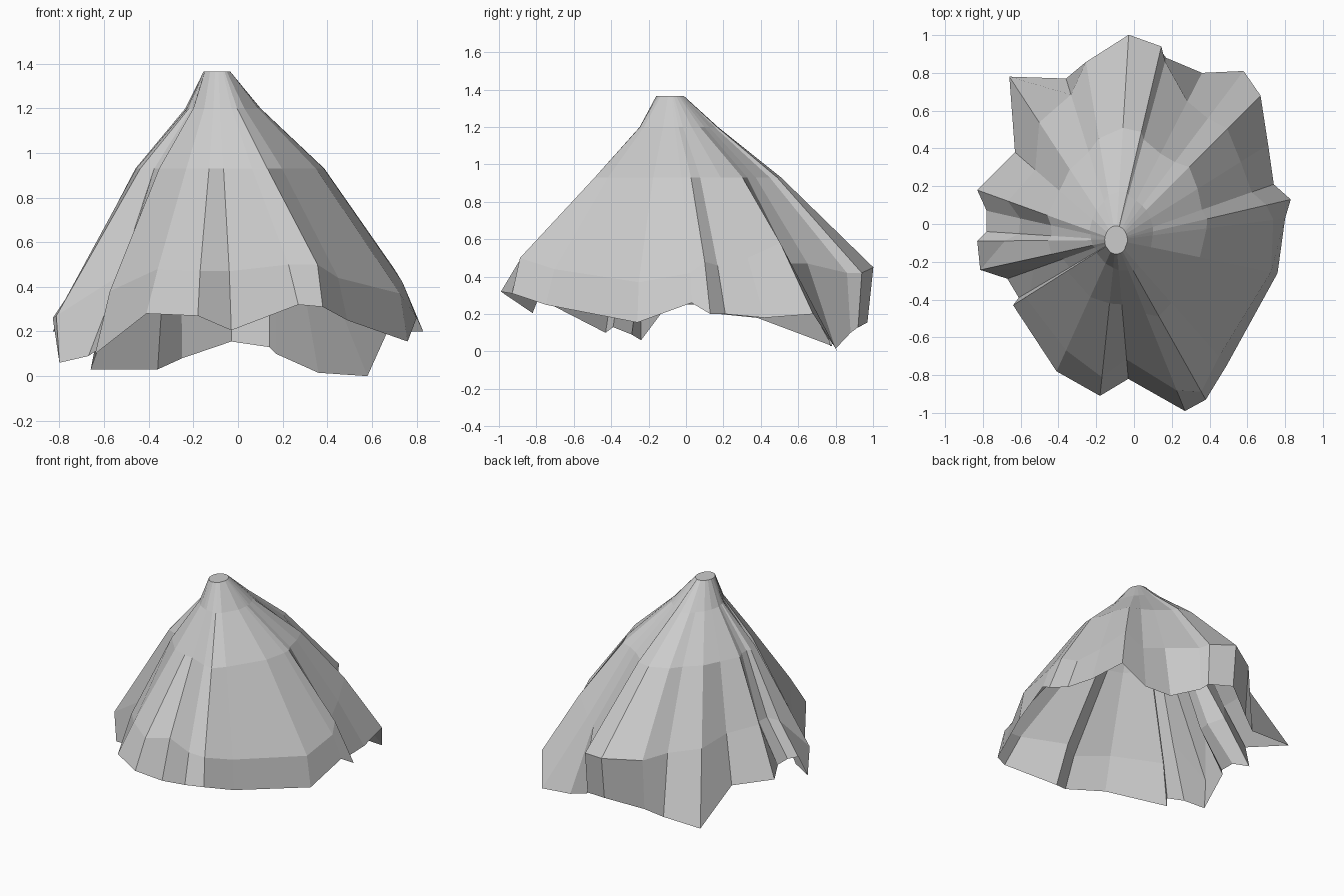
import bpy, bmesh, math

AX, AY, TOP = -0.095, -0.085, 1.365

# one pleat per row: hem x, y, z, then shoulder reach (1 = above hem) and shoulder height
pleats = [
    (0.38, -0.93, 0.31, 0.95, 0.50), (0.49, -0.75, 0.25, 0.93, 0.44),
    (0.76, -0.26, 0.155, 0.96, 0.37), (0.80, 0.03, 0.26, 0.93, 0.42),
    (0.83, 0.13, 0.20, 0.86, 0.48), (0.74, 0.21, 0.20, 0.86, 0.46),
    (0.71, 0.42, 0.18, 0.82, 0.50), (0.67, 0.68, 0.20, 0.77, 0.58),
    (0.58, 0.81, 0.0, 0.72, 0.47), (0.36, 0.80, 0.015, 0.83, 0.47),
    (0.17, 0.88, 0.10, 0.98, 0.42), (0.14, 0.92, 0.13, 1.02, 0.42),
    (-0.03, 0.97, 0.155, 1.03, 0.45), (-0.25, 0.83, 0.08, 1.03, 0.44),
    (-0.36, 0.77, 0.03, 0.90, 0.45), (-0.66, 0.78, 0.03, 0.72, 0.47),
    (-0.63, 0.38, 0.18, 0.80, 0.49), (-0.83, 0.18, 0.20, 0.78, 0.53),
    (-0.78, 0.07, 0.25, 0.74, 0.50), (-0.78, -0.04, 0.25, 0.75, 0.50),
    (-0.83, -0.09, 0.26, 0.80, 0.48), (-0.80, -0.24, 0.06, 1.02, 0.27),
    (-0.67, -0.29, 0.09, 0.76, 0.45), (-0.61, -0.39, 0.13, 0.88, 0.36),
    (-0.64, -0.43, 0.10, 0.88, 0.38), (-0.41, -0.78, 0.28, 0.84, 0.48),
    (-0.18, -0.91, 0.27, 0.88, 0.47), (-0.03, -0.82, 0.205, 0.86, 0.47),
    (0.27, -0.99, 0.32, 0.88, 0.50),
]
N = len(pleats)


def smooth(vals, amount):
    """Soften the pleats of one ring towards the crown."""
    return [v + amount * ((vals[i - 1] + vals[(i + 1) % N]) / 2 - v)
            for i, v in enumerate(vals)]


# radius of every fold line on each ring, from the crown down to the hem
ang = [math.atan2(p[1] - AY, p[0] - AX) for p in pleats]
hem = [math.hypot(p[0] - AX, p[1] - AY) for p in pleats]
shoulder = [h * p[3] for h, p in zip(hem, pleats)]
crown, upper, middle = [], [], []
for a, rs, p in zip(ang, shoulder, pleats):
    c, s = math.cos(a), math.sin(a)
    rc = 1 / math.hypot(c / 0.06, s / 0.075)
    k = 1 / (TOP - p[4])
    crown.append(rc)
    upper.append((rc + (rs - rc) * (TOP - 1.2) * k) * (0.93 + 0.13 * s + 0.07 * c))
    middle.append((rc + (rs - rc) * (TOP - 0.93) * k) * (0.98 + 0.11 * s + 0.17 * abs(c)))
upper = smooth(smooth(upper, 0.6), 0.5)
middle = smooth(middle, 0.4)

# draped canopy: open sheet with a flat crown
bm = bmesh.new()
cols = []
for i, p in enumerate(pleats):
    c, s = math.cos(ang[i]), math.sin(ang[i])
    ring = [(crown[i], TOP), (upper[i], 1.2), (middle[i], 0.93),
            (shoulder[i], p[4]), (hem[i], p[2])]
    cols.append([bm.verts.new((AX + r * c, AY + r * s, z)) for r, z in ring])
for a, b in zip(cols, cols[1:] + cols[:1]):
    for i in range(4):
        bm.faces.new((a[i], a[i + 1], b[i + 1], b[i]))
bm.faces.new([c[0] for c in cols])
bmesh.ops.recalc_face_normals(bm, faces=bm.faces)
mesh = bpy.data.meshes.new("draped_canopy")
bm.to_mesh(mesh)
bm.free()
obj = bpy.data.objects.new("draped_canopy", mesh)
bpy.context.collection.objects.link(obj)
